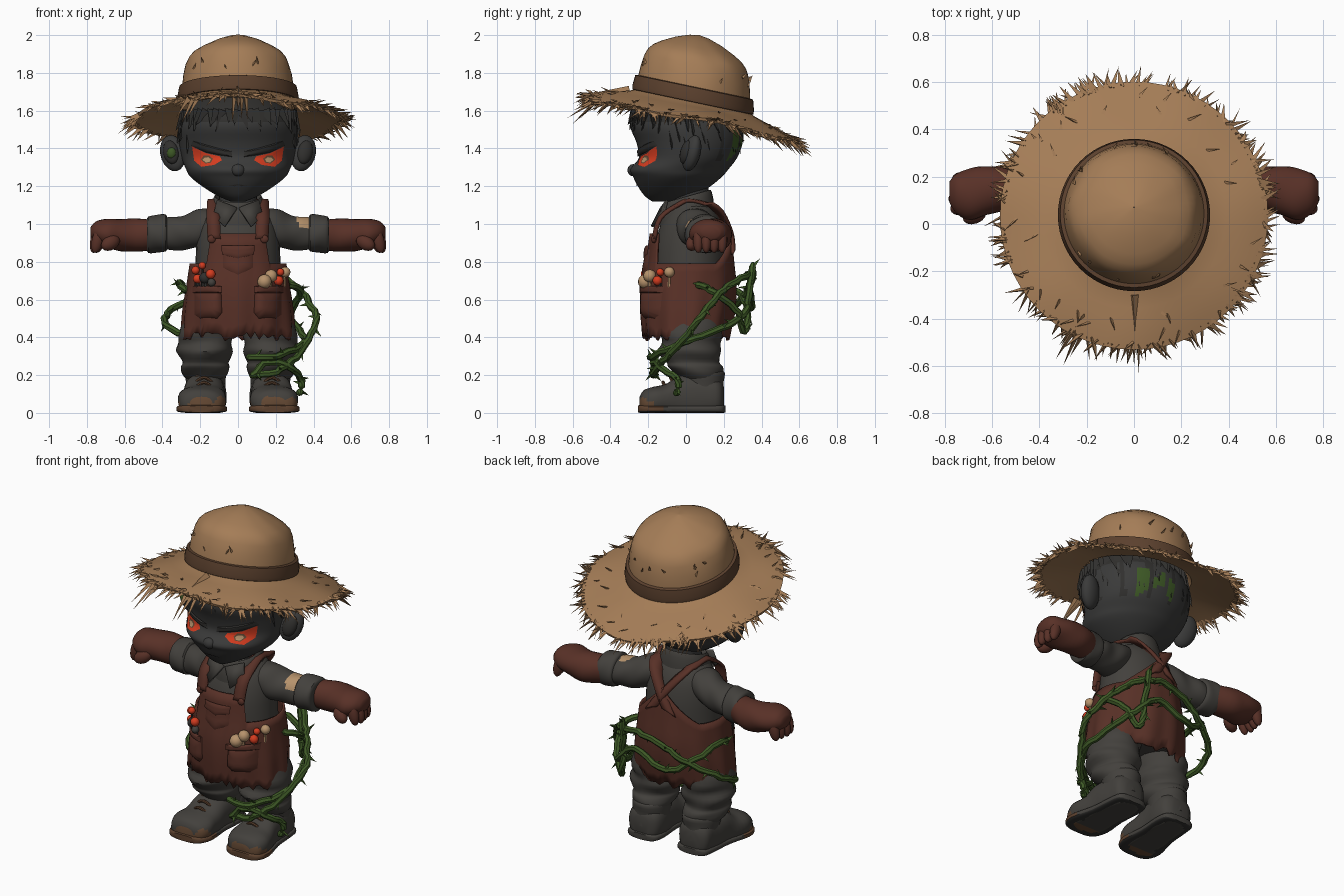
import bpy, bmesh, math, random
from mathutils import Vector

if "Cube" in bpy.data.objects:
    bpy.data.objects.remove(bpy.data.objects["Cube"])
random.seed(4)
U = random.uniform

def mat(name, c):
    m = bpy.data.materials.new(name)
    m.diffuse_color = (*c, 1)
    m.use_nodes = True
    m.node_tree.nodes["Principled BSDF"].inputs["Base Color"].default_value = m.diffuse_color
    return m

straw = mat("straw", (.375, .205, .095)); band = mat("hat band", (.105, .052, .027))
skin = mat("charcoal skin", (.043, .043, .042)); cloth = mat("grey cloth", (.056, .052, .046))
leather = mat("red leather", (.098, .03, .02)); green = mat("vine green", (.047, .098, .019))
red = mat("red", (.66, .045, .014)); dark = mat("dark hair", (.03, .029, .027))
brown = mat("boot brown", (.13, .067, .034)); cream = mat("cream", (.47, .29, .15))

def finish(name, bm, mats, rule=None, thick=0, angle=.7):
    bmesh.ops.recalc_face_normals(bm, faces=bm.faces)
    me = bpy.data.meshes.new(name)
    for m in (mats if isinstance(mats, list) else [mats]):
        me.materials.append(m)
    bm.normal_update()
    for f in bm.faces:
        if rule:
            f.material_index = rule(f.calc_center_median(), f.normal)
    bm.to_mesh(me)
    bm.free()
    me.shade_smooth()
    me.set_sharp_from_angle(angle=angle)
    ob = bpy.data.objects.new(name, me)
    bpy.context.collection.objects.link(ob)
    if thick:
        s = ob.modifiers.new("thickness", 'SOLIDIFY')
        s.thickness, s.offset = thick, 0
    return ob

def smooth(pts, k=4):
    """Catmull-Rom through tuples of any length"""
    out = []
    for i in range(len(pts) - 1):
        p = [pts[max(i-1, 0)], pts[i], pts[i+1], pts[min(i+2, len(pts)-1)]]
        for j in range(k):
            t = j / k
            out.append(tuple(.5*(2*b + (c-a)*t + (2*a-5*b+4*c-d)*t*t + (3*b-a-3*c+d)*t**3)
                             for a, b, c, d in zip(*p)))
    return out + [tuple(pts[-1])]

def skin_rings(bm, rings, caps=True, wrap=True):
    R = [[bm.verts.new(p) for p in r] for r in rings]
    n = len(R[0])
    for a, b in zip(R, R[1:]):
        for i in range(n if wrap else n-1):
            bm.faces.new((a[i], a[(i+1) % n], b[(i+1) % n], b[i]))
    if caps:
        bm.faces.new(R[0]); bm.faces.new(R[-1])

def loft(name, axis, rings, mats, s=1, n=28, p=1, k=3, rule=None, caps=True, shear=0, wob=0):
    """Stack of ellipses (t, radius1, radius2, centre1, centre2) along an axis"""
    bm, out = bmesh.new(), []
    for t, a, b, c, d in smooth(rings, k):
        r = []
        for i in range(n):
            g = 2*math.pi*i/n
            q = 1 + wob*math.sin(3*g + 40*t)
            u = c + a*q*math.copysign(abs(math.cos(g))**p, math.cos(g))
            v = d + b*q*math.copysign(abs(math.sin(g))**p, math.sin(g))
            x, y, z = {'x': (t, u, v), 'y': (u, t, v), 'z': (u, v, t)}[axis]
            r.append((x*s, y, max(z + shear*y, 0)))
        out.append(r)
    skin_rings(bm, out, caps)
    return finish(name, bm, mats, rule)

def body(rows):
    return [(z, rx, (yb-yf)/2, 0, (yf+yb)/2) for z, rx, yf, yb in rows]

def ring_at(rings, z):
    for a, b in zip(rings, rings[1:]):
        if a[0] <= z <= b[0]:
            t = (z-a[0])/(b[0]-a[0])
            return [p + (q-p)*t for p, q in zip(a, b)]
    return rings[0] if z < rings[0][0] else rings[-1]

def on_ring(rings, g, z, k=1):
    _, rx, ry, _, cy = ring_at(rings, z)
    return Vector((rx*k*math.cos(g), cy + ry*k*math.sin(g), z))

def front_y(rings, x, z):
    _, rx, ry, _, cy = ring_at(rings, z)
    return cy - ry*math.sqrt(max(0, 1-(x/rx)**2))

def patch(name, rings, outline, m, s=1, off=.005, bulge=0):
    """Plate or puffed pocket following a front surface; outline in (x, z)"""
    pts = []
    for a, b in zip(outline, outline[1:] + outline[:1]):
        pts += [(a[0]+(b[0]-a[0])*j/4, a[1]+(b[1]-a[1])*j/4) for j in range(4)]
    cx = sum(p[0] for p in pts)/len(pts); cz = sum(p[1] for p in pts)/len(pts)
    bm, out = bmesh.new(), []
    for k in (1, .9, .6, .3, .02):
        q = [(cx+(x-cx)*k, cz+(z-cz)*k) for x, z in pts]
        out.append([(x*s, front_y(rings, x, z)-off-bulge*(1-k**4), z) for x, z in q])
    skin_rings(bm, out, False)
    bm.faces.new(list(bm.verts)[-len(pts):])
    ob = finish(name, bm, m)
    if sum(f.normal.y for f in ob.data.polygons) > 0:
        ob.data.flip_normals()
    return ob

def ball(name, loc, size, m, rot=(0, 0, 0)):
    bm = bmesh.new()
    bmesh.ops.create_uvsphere(bm, u_segments=14, v_segments=9, radius=1)
    ob = finish(name, bm, m)
    ob.location, ob.scale, ob.rotation_euler = loc, size, rot
    return ob

def spike(bm, base, tip, r):
    base, tip = Vector(base), Vector(tip)
    d = (tip-base).normalized()
    u = d.orthogonal().normalized(); w = d.cross(u)
    b = [bm.verts.new(base + r*(u*math.cos(g) + w*math.sin(g))) for g in (0, 2.09, 4.19)]
    t = bm.verts.new(tip)
    for i in range(3):
        bm.faces.new((b[i], b[(i+1) % 3], t))
    bm.faces.new(b)

def tube(bm, pts, r, n=7):
    out = []
    for i, p in enumerate(pts):
        d = (Vector(pts[min(i+1, len(pts)-1)]) - Vector(pts[max(i-1, 0)])).normalized()
        u = d.cross(Vector((.13, .21, .97))).normalized(); w = d.cross(u)
        k = r*(.35 if i in (0, len(pts)-1) else 1)
        out.append([Vector(p) + k*(u*math.cos(g*2*math.pi/n) + w*math.sin(g*2*math.pi/n)) for g in range(n)])
    skin_rings(bm, out)

# Straw hat, tilted back, with dents in brim and crown
def hat(r, g, h):
    y = .035 + r*math.sin(g)
    w = (.012*math.sin(3*g+1) + .008*math.sin(7*g))*max(0, r-.33)*4
    if h > .12:
        r *= 1 + .02*math.sin(5*g+1)*math.sin(20*h) + .012*math.sin(9*g+30*h)
    return Vector((r*math.cos(g), y + .1*max(h, 0), 1.645 - .21*y + h + w))

def revolve(name, prof, m):
    bm = bmesh.new()
    skin_rings(bm, [[hat(r, 2*math.pi*i/56, h) for i in range(56)] for r, h in prof], False)
    return finish(name, bm, m, angle=.5)

revolve("hat_brim", [(.27, .03), (.33, 0), (.39, -.018), (.45, -.035), (.52, -.06), (.567, -.08),
                     (.562, -.095), (.45, -.058), (.3, -.03), (.27, .03)], straw)
revolve("hat_crown", [(.3, 0), (.296, .09), (.287, .15), (.274, .205), (.258, .24), (.232, .268),
                      (.19, .295), (.12, .33), (.05, .354), (.002, .362)], straw)
revolve("hat_band", [(.3, .0), (.32, .01), (.322, .03), (.312, .085), (.29, .09)], band)
bm = bmesh.new()
for i in range(250):  # frayed edge
    g = U(0, 6.283); L = U(.015, .07); dg = U(-.09, .09)
    spike(bm, hat(.545, g, -.08), hat(.57+L, g+dg, -.095+U(-.06, .03)), U(.008, .017))
for i in range(40):  # loose blades on brim and crown
    g = U(0, 6.283); r = U(.4, .54); h = -.3*(r-.32)
    spike(bm, hat(r, g, h), hat(r+U(.03, .06), g+U(-.1, .1), h+U(0, .015)), .008)
    if i < 14:
        h = U(.12, .2)
        spike(bm, hat(.283, g, h), hat(.297, g+U(-.1, .1), h+U(.02, .04)), .009)
for x, y, z in ((-.33, -.57, 1.56), (-.3, -.6, 1.53), (-.27, -.56, 1.56), (.02, -.63, 1.56), (-.03, -.6, 1.53), (.05, -.58, 1.55), (0, -.6, 1.6)):
    spike(bm, (x*.8, -.46, 1.665), (x, y, z), .014)
spike(bm, (0, -.3, 1.71), (.01, -.56, 1.68), .022)
finish("straw_fringe", bm, straw)

# Head: pointed chin, broad skull, mossy streaks behind
head = smooth(body([(1.12, .04, -.18, -.04), (1.15, .11, -.22, .05), (1.2, .19, -.255, .13), (1.25, .252, -.28, .19), (1.29, .275, -.295, .225),
                    (1.35, .298, -.25, .27), (1.43, .312, -.262, .3), (1.52, .315, -.295, .3), (1.6, .28, -.27, .26),
                    (1.68, .2, -.18, .18)]), 4)

def head_colour(c, n):
    if c.y > .15 and -.1 < c.x < .2 and 1.37+.03*math.sin(30*c.x) < c.z < 1.48+.02*math.sin(50*c.x) and (c.x*11) % 1 > .4:
        return 2
    return int(c.z > 1.55 or (c.y > .05 and c.z > 1.33 and math.sin(12*math.atan2(c.y, c.x)) > .75))

loft("head", 'z', head, [skin, dark, green], n=80, k=1, rule=head_colour)
ball("nose", (0, -.28, 1.285), (.036, .03, .032), skin)
patch("mouth", head, [(-.06, 1.2), (0, 1.212), (.06, 1.2), (0, 1.203)], dark)
for s in (-1, 1):
    ball("ear", (s*.345, .03, 1.375), (.068, .045, .1), skin, (-.2, s*.3, s*.25))
    ball("ear_hollow", (s*.355, 0, 1.38), (.042, .03, .065), dark, (-.2, s*.3, s*.25))
    patch("eye", head, [(.085, 1.338), (.125, 1.313), (.195, 1.303), (.232, 1.335), (.243, 1.41), (.17, 1.375), (.095, 1.358)], red, s)
    patch("iris", head, [(.165+.032*math.cos(g), 1.342+.023*math.sin(g)) for g in range(6)], brown, s, .008)
    patch("iris_glint", head, [(.165+.022*math.cos(g), 1.34+.015*math.sin(g)) for g in range(6)], cream, s, .011)
    patch("brow", head, [(.03, 1.355), (.1, 1.365), (.17, 1.38), (.25, 1.415), (.24, 1.44), (.12, 1.405), (.035, 1.385)], dark, s, .006, .012)
ball("ear_moss", (-.352, -.022, 1.375), (.025, .02, .03), green)
bm = bmesh.new()
for i in range(54):  # hair under the hat
    g = i*2*math.pi/54
    low = U(1.46, 1.54) if math.sin(g) < -.45 else U(1.36, 1.5)
    spike(bm, on_ring(head, g, 1.6, 1.0), on_ring(head, g+U(-.12, .12), low, 1.05), .034)
finish("hair", bm, dark)

# Shirt
torso = smooth(body([(.45, .24, -.16, .19), (.8, .225, -.17, .21), (.95, .215, -.15, .2), (1.05, .185, -.11, .17), (1.12, .11, -.07, .12)]), 3)
loft("shirt", 'z', torso, cloth, k=1)
loft("neck", 'z', [(1.05, .1, .1, 0, .02), (1.24, .1, .1, 0, .02)], skin)
loft("collar", 'z', [(1.03, .155, .145, 0, .005), (1.09, .145, .14, 0, .005), (1.145, .122, .12, 0, .01), (1.1, .1, .1, 0, .01)], cloth, shear=.28, caps=False)
for s in (-1, 1):
    bm = bmesh.new()
    bm.faces.new([bm.verts.new((s*x, y, z)) for x, y, z in ((.005, -.13, 1.085), (.11, -.1, 1.125), (.13, -.12, 1.04), (.07, -.18, .985))])
    finish("collar_point", bm, cloth, thick=.015)
    loft("sleeve", 'x', [(.1, .09, .085, .04, 1.0), (.2, .105, .1, .055, .98), (.28, .092, .092, .075, .955), (.35, .092, .088, .09, .95), (.42, .08, .08, .1, .945)],
         [cloth, cream], s, n=36, k=5, wob=.03, rule=lambda c, n: int(.305 < c.x < .385 and n.z > .3 and abs(n.y) < .9 and (c.x-.345)**2*4+(c.y-.06)**2 < .006))
    loft("sleeve_cuff", 'x', [(.375, .075, .075, .095, .95), (.383, .1, .098, .095, .95), (.43, .104, .1, .1, .948), (.475, .1, .096, .105, .946), (.482, .07, .07, .105, .945)], cloth, s, wob=.03)
    # Gloves
    loft("glove", 'x', [(.45, .08, .08, .125, .945), (.54, .092, .088, .148, .94), (.62, .102, .085, .142, .942),
                        (.69, .11, .076, .125, .95), (.75, .085, .06, .13, .955), (.78, .045, .03, .135, .955)], leather, s, wob=.02)
    for j in range(4):
        ball("finger", (s*(.75-.008*abs(j-1)), .065+.042*j, .915), (.032, .028, .07), leather, (0, -s*.25, 0))
    ball("thumb", (s*.675, .035, .9), (.055, .034, .038), leather, (0, s*.5, -s*.35))

# Apron: one wrap with a bib, a pointed back and a ragged hem
apron = body([(.37, .297, -.215, .22), (.55, .285, -.232, .26), (.68, .265, -.232, .265), (.8, .248, -.205, .25), (.95, .236, -.185, .235), (1.1, .19, -.12, .18)])
cols = []
for i in range(80):
    g = 2*math.pi*i/80
    x = abs(.245*math.cos(g))
    top = (.95 if x < .15 else .79) if math.sin(g) < 0 else .79 + .2*max(0, 1-x/.2)
    low = .405 + U(-.025, .025)
    cols.append([on_ring(apron, g, low+(top-low)*j/9, 1 + .03*math.sin(11*g)*(1-j/9)) for j in range(10)])
bm = bmesh.new()
skin_rings(bm, cols + cols[:1], False, False)
bmesh.ops.remove_doubles(bm, verts=bm.verts, dist=1e-5)
finish("apron", bm, leather, thick=.014)
patch("bib_pocket", apron, [(-.08, .87), (.08, .87), (.08, .77), (.0, .725), (-.08, .77)], leather, 1, .006, .014)
patch("bib_flap", apron, [(-.088, .885), (.088, .885), (.085, .84), (0, .815), (-.085, .84)], leather, 1, .018, .008)
for s in (-1, 1):
    patch("hip_pocket", apron, [(.09, .66), (.235, .66), (.23, .52), (.2, .5), (.11, .5), (.085, .53)], leather, s, .006, .03)
    patch("pocket_hem", apron, [(.085, .672), (.24, .672), (.24, .635), (.085, .635)], leather, s, .024, .014)
    path = smooth([(.125, -.168, .92), (.13, -.135, 1.03), (.128, -.04, 1.1), (.122, .03, 1.122), (.09, .168, 1.07), (0, .235, .95), (-.06, .25, .86)], 4)
    bm = bmesh.new()
    skin_rings(bm, [[(s*(x-w), y-.004, z-.02*(y > .1)), (s*x, y-.006 if y < 0 else y+.006, z+.004), (s*(x+w), y+.004, z+.02*(y > .1))]
                    for x, y, z in path for w in [.034 if y < .1 else .042]], False, False)
    finish("apron_strap", bm, leather, thick=.016)
    ball("strap_button", (s*.14, -.17, .92), (.022, .014, .022), leather)

# Pocket contents
for x, z, r, m in ((-.225, .755, .022, red), (-.19, .78, .02, red), (-.145, .735, .026, red), (-.175, .715, .03, dark), (-.215, .71, .024, red), (-.14, .69, .022, cloth),
                   (.14, .695, .038, cream), (.175, .725, .034, cream), (.25, .745, .028, cream), (.215, .7, .026, red), (.225, .745, .02, red)):
    y = front_y(apron, x, .68) - .022
    ball("pocket_item", (x, y, z), (r, r, r), m)
    bm = bmesh.new()
    tube(bm, [(x*.95, y, .63), (x*.97, y, .67), (x, y, z)], .011)
    finish("item_stem", bm, m if m != red else dark)

# Trousers and boots
for s in (-1, 1):
    loft("trouser_leg", 'z', [(.17, .095, .1, .17, .08), (.21, .122, .13, .172, .065), (.245, .128, .145, .175, .045), (.27, .122, .14, .175, .035), (.325, .15, .168, .175, .022),
                              (.37, .14, .155, .172, .025), (.43, .145, .165, .17, .025), (.56, .12, .16, .13, .02)], cloth, s, wob=.035)
    loft("boot_foot", 'y', [(-.245, .06, .035, .195, .05), (-.225, .105, .06, .195, .058), (-.17, .127, .078, .192, .062), (-.1, .12, .085, .185, .07),
                            (-.02, .108, .12, .18, .085), (.1, .108, .12, .17, .09), (.175, .095, .1, .17, .085), (.2, .05, .06, .17, .08)],
         [cloth, brown], s, p=.8, wob=.02, rule=lambda c, n: int(c.y < -.16 and c.z < .06 + .025*math.sin(50*c.x)))
    loft("boot_shaft", 'z', [(.08, .1, .11, .17, .09), (.15, .103, .115, .17, .085), (.21, .108, .12, .17, .085), (.225, .09, .1, .17, .085)], cloth, s, wob=.02)
    loft("boot_sole", 'y', [(-.255, .07, .018, .195, .02), (-.235, .11, .021, .195, .021), (-.16, .135, .021, .192, .021), (-.02, .112, .021, .18, .021),
                            (.12, .11, .021, .17, .021), (.19, .095, .021, .17, .021), (.208, .05, .018, .17, .02)], [band, dark, cloth], s, p=.5,
         rule=lambda c, n: 1 if n.z < -.5 else 2 if c.y > -.1 else 0)
    for j in range(3):
        bm = bmesh.new()
        y, z = -.11+.04*j, .15+.026*j
        tube(bm, smooth([(s*.12, y+.01, z-.03), (s*.18, y-.012, z+.012), (s*.24, y+.01, z-.03)]), .009)
        finish("boot_lace", bm, brown if j == 2 else band)

# Thorny vine
vines = [[(.06, -.16, .2), (.2, -.17, .22), (.33, -.08, .32), (.41, .06, .48), (.38, .13, .58), (.31, .22, .67), (.2, .33, .73), (.05, .355, .74), (-.1, .34, .69), (-.22, .31, .62), (-.37, .2, .53), (-.38, .06, .46), (-.28, -.02, .41)],
         [(.04, -.17, .3), (.2, -.18, .3), (.35, -.02, .37), (.33, .15, .43), (.25, .3, .52), (.1, .34, .63), (-.1, .34, .55), (-.26, .27, .64), (-.31, .1, .69), (-.27, -.02, .64)],
         [(.26, .05, .68), (.33, .13, .65), (.29, .26, .55), (.22, .31, .43), (.2, .33, .58), (.18, .36, .8)],
         [(.32, -.06, .1), (.335, -.04, .17), (.28, -.13, .24), (.16, -.17, .27), (.07, -.17, .18)]]
for v in vines:
    pts = [tuple(c + U(-.006, .006) for c in p) for p in smooth(v, 5)]
    bm = bmesh.new()
    tube(bm, pts, .019)
    for i in range(2, len(pts)-1, 2):
        d = Vector((U(-1, 1), U(-1, 1), U(-1, 1))).normalized()
        spike(bm, pts[i], Vector(pts[i]) + d*U(.045, .065), .014)
    finish("thorny_vine", bm, green)
